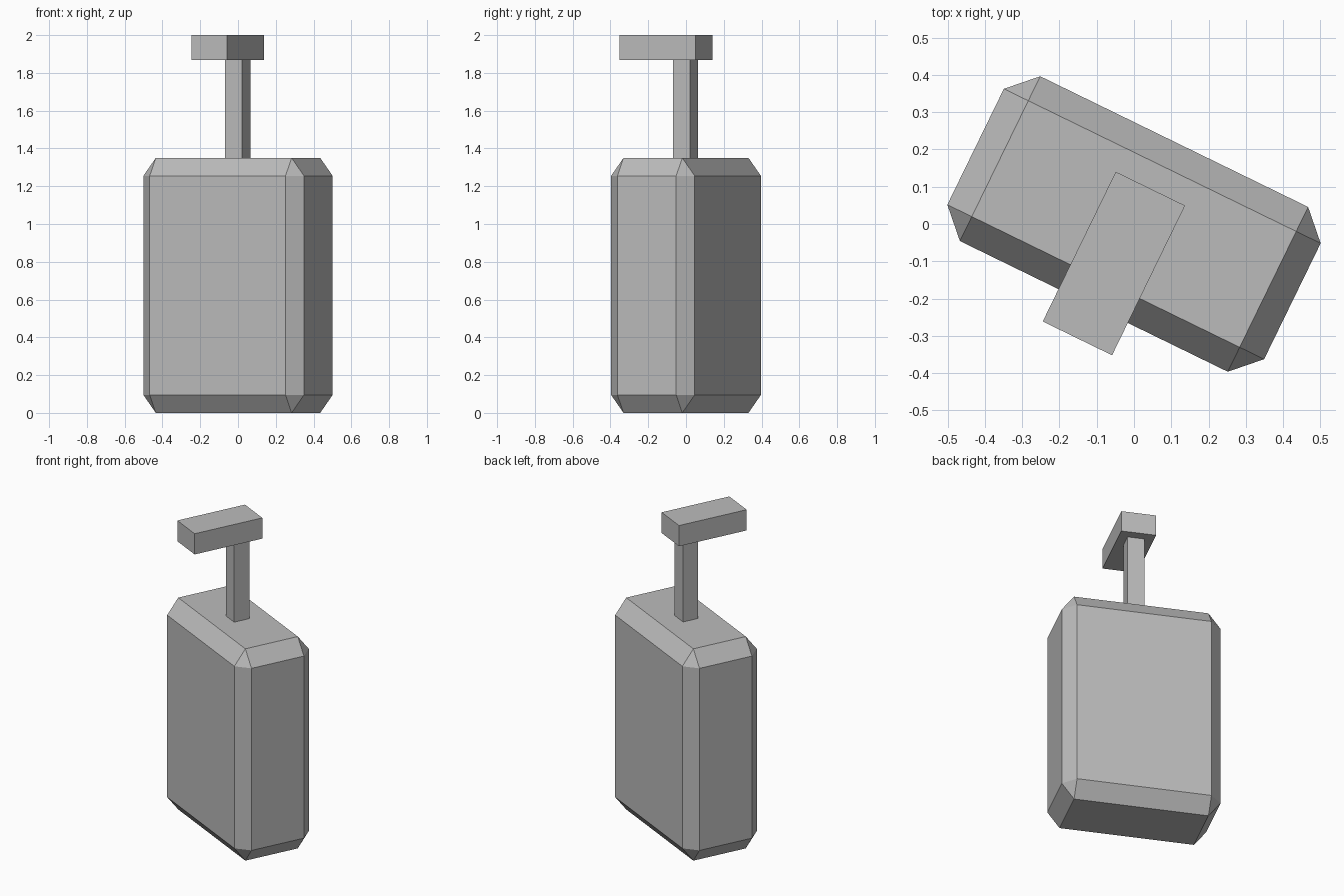
import bpy
import bmesh
import math
from mathutils import Matrix

cube = bpy.data.objects.get("Cube")
if cube:
    bpy.data.objects.remove(cube, do_unlink=True)

TURN = Matrix.Rotation(math.radians(-26), 4, "Z")

grey = bpy.data.materials.new("plain_grey")
grey.use_nodes = True
colour = (0.5, 0.5, 0.5, 1)
grey.diffuse_color = colour
grey.node_tree.nodes["Principled BSDF"].inputs["Base Color"].default_value = colour


def box(name, size, centre, chamfer=0, stretch=1):
    """Box turned with the case; the chamfer is cut before the height is stretched."""
    bm = bmesh.new()
    bmesh.ops.create_cube(bm, size=1)
    bmesh.ops.scale(bm, vec=(size[0], size[1], size[2] / stretch), verts=bm.verts)
    if chamfer:
        bmesh.ops.bevel(bm, geom=bm.edges[:], offset=chamfer, segments=1,
                        affect="EDGES", profile=0.5)
    bmesh.ops.scale(bm, vec=(1, 1, stretch), verts=bm.verts)
    bmesh.ops.translate(bm, vec=centre, verts=bm.verts)
    bmesh.ops.transform(bm, matrix=TURN, verts=bm.verts)
    mesh = bpy.data.meshes.new(name)
    bm.to_mesh(mesh)
    bm.free()
    mesh.materials.append(grey)
    obj = bpy.data.objects.new(name, mesh)
    bpy.context.collection.objects.link(obj)
    return obj


# Chamfered case
box("suitcase_body", (0.946, 0.492, 1.35), (0, 0, 0.675), chamfer=0.073, stretch=1.3)
# Upright post, seated slightly into the case and grip
box("handle_post", (0.1, 0.1, 0.56), (0, -0.003, 1.61))
# Grip bar, offset toward the front
box("handle_grip", (0.207, 0.447, 0.132), (-0.002, -0.119, 1.934))
